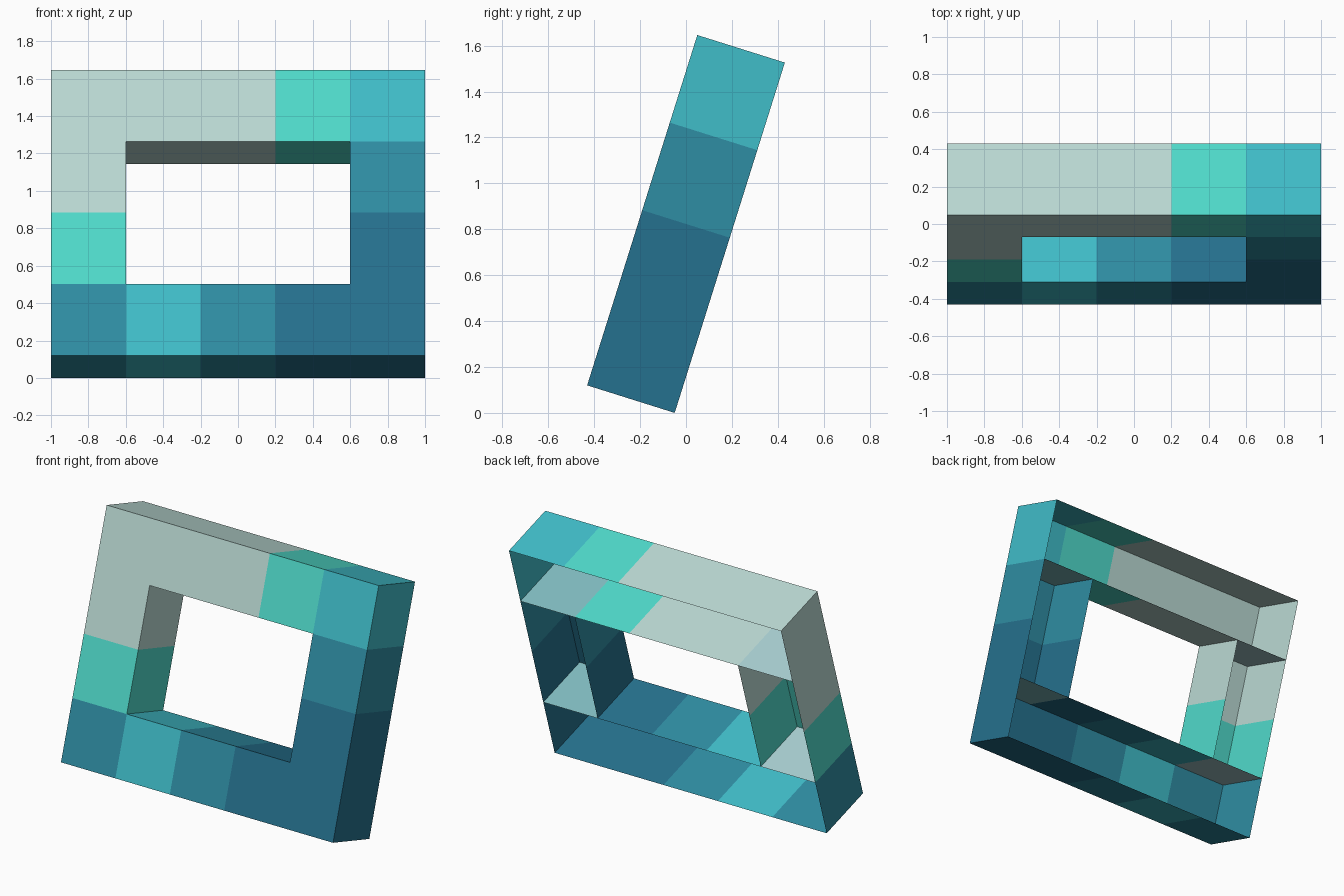
import bpy, bmesh, math
from mathutils import Matrix

if "Cube" in bpy.data.objects:
    bpy.data.objects.remove(bpy.data.objects["Cube"])

CELL = 0.4
TILT = math.asin(0.3)


def linear(c):
    c /= 255
    return c / 12.92 if c <= 0.04045 else ((c + 0.055) / 1.055) ** 2.4


def material(name, rgb):
    m = bpy.data.materials.new(name)
    m.diffuse_color = (*[linear(c) for c in rgb], 1)
    m.use_nodes = True
    m.node_tree.nodes["Principled BSDF"].inputs["Base Color"].default_value = m.diffuse_color
    return m


MATS = {
    "P": material("pale_mint", (187, 218, 212)),
    "T": material("turquoise", (80, 219, 203)),
    "L": material("light_teal", (64, 189, 201)),
    "M": material("mid_blue", (47, 141, 163)),
    "D": material("deep_blue", (37, 113, 142)),
    "A": material("soft_aqua", (130, 190, 194)),
    "I": material("ice_blue", (170, 208, 211)),
}
KEYS = list(MATS)

# Tile colours of the frame, top row first; dots are the opening
GRID = ["PPPTL",
        "P...M",
        "T...D",
        "MLMDD"]

# Lean the frame back and stand its rear lower edge on the ground
LEAN = (Matrix.Translation((0, -(1.6 * math.sin(TILT) + CELL * math.cos(TILT)) / 2,
                            CELL * math.sin(TILT)))
        @ Matrix.Rotation(-TILT, 4, 'X'))


def tile(col, row):
    inside = 0 <= col < 5 and 0 <= row < 4
    return GRID[row][col] if inside else "."


def quad(bm, pts, key):
    f = bm.faces.new([bm.verts.new(p) for p in pts])
    f.material_index = KEYS.index(key)


def finish(name, bm):
    bmesh.ops.remove_doubles(bm, verts=bm.verts, dist=1e-4)
    bm.transform(LEAN)
    me = bpy.data.meshes.new(name)
    bm.to_mesh(me)
    bm.free()
    for m in MATS.values():
        me.materials.append(m)
    bpy.context.collection.objects.link(bpy.data.objects.new(name, me))


def channel(name, cells):
    """Open-backed channel: a front plus a wall wherever a tile meets empty space."""
    bm = bmesh.new()
    for c, r in cells:
        k = tile(c, r)
        x0, z0 = -1 + c * CELL, (3 - r) * CELL
        x1, z1, d = x0 + CELL, z0 + CELL, CELL
        quad(bm, [(x0, 0, z0), (x1, 0, z0), (x1, 0, z1), (x0, 0, z1)], k)
        if tile(c - 1, r) == ".":
            quad(bm, [(x0, 0, z0), (x0, 0, z1), (x0, d, z1), (x0, d, z0)], k)
        if tile(c + 1, r) == ".":
            quad(bm, [(x1, 0, z0), (x1, d, z0), (x1, d, z1), (x1, 0, z1)], k)
        if tile(c, r - 1) == ".":
            quad(bm, [(x0, 0, z1), (x1, 0, z1), (x1, d, z1), (x0, d, z1)], k)
        if tile(c, r + 1) == ".":
            quad(bm, [(x0, 0, z0), (x0, d, z0), (x1, d, z0), (x1, 0, z0)], k)
    finish(name, bm)


channel("top_beam", [(c, 0) for c in range(5)])
channel("bottom_beam", [(c, 3) for c in range(5)])
channel("left_post", [(0, 1), (0, 2)])
channel("right_post", [(4, 1), (4, 2)])

# Inner shelves closing the beams off from the posts at the corners
bm = bmesh.new()
for x, key in ((-1, "I"), (0.6, "A")):
    for z in (CELL, 3 * CELL):
        quad(bm, [(x, 0, z), (x + CELL, 0, z), (x + CELL, CELL, z), (x, CELL, z)], key)
finish("corner_shelves", bm)
